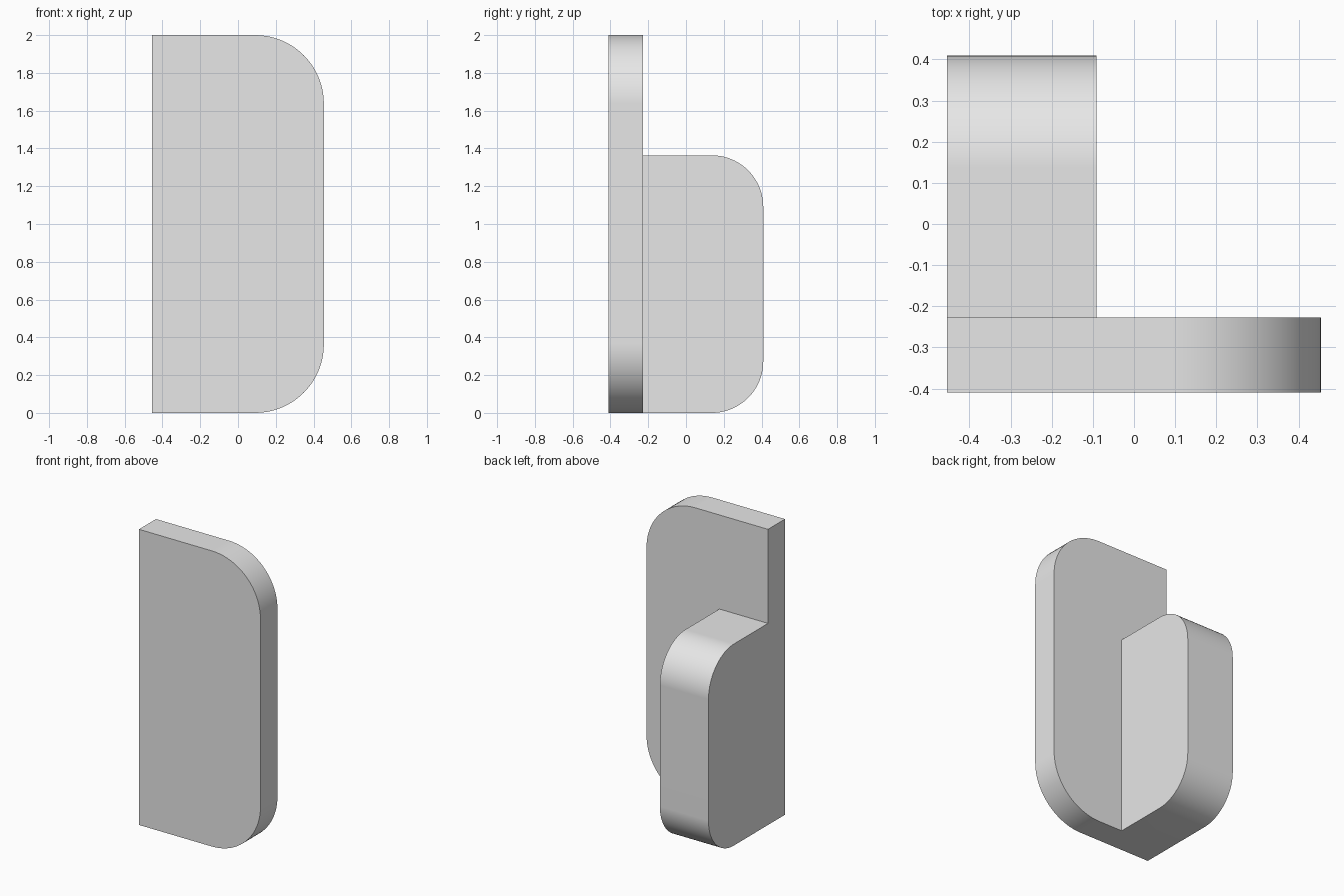
import bpy
import bmesh
from math import radians, sin, cos, pi
from mathutils import Vector

U = 1 / 11  # design module: the model is 10 x 9 x 22 modules
STEPS = 20

cube = bpy.data.objects.get("Cube")
if cube:
    bpy.data.objects.remove(cube, do_unlink=True)

grey = bpy.data.materials.new("light_grey")
grey.use_nodes = True
grey.diffuse_color = (0.8, 0.8, 0.8, 1)
grey.node_tree.nodes["Principled BSDF"].inputs["Base Color"].default_value = (0.8, 0.8, 0.8, 1)


def rounded_slab(name, length, height, radius, thickness, origin, along, across):
    """Extruded panel whose two far corners are rounded."""
    def arc(z, start):
        return [(length - radius + radius * cos(start + pi / 2 * i / STEPS),
                 z + radius * sin(start + pi / 2 * i / STEPS)) for i in range(STEPS + 1)]

    outline = [(0, 0)] + arc(radius, -pi / 2) + arc(height - radius, 0) + [(0, height)]
    bm = bmesh.new()
    face = bm.faces.new([bm.verts.new((origin + along * d) * U + Vector((0, 0, z * U)))
                         for d, z in outline])
    side = bmesh.ops.extrude_face_region(bm, geom=[face])
    moved = [g for g in side["geom"] if isinstance(g, bmesh.types.BMVert)]
    bmesh.ops.translate(bm, verts=moved, vec=across * thickness * U)
    bmesh.ops.recalc_face_normals(bm, faces=bm.faces)
    mesh = bpy.data.meshes.new(name)
    bm.to_mesh(mesh)
    bm.free()
    mesh.materials.append(grey)
    obj = bpy.data.objects.new(name, mesh)
    bpy.context.collection.objects.link(obj)
    return obj


X, Y = Vector((1, 0, 0)), Vector((0, 1, 0))
corner = Vector((-5, -4.5, 0))

# Tall front plate, and the shorter thick block behind it
body = rounded_slab("front_plate_with_rear_block", 10, 22, 4, 2, corner, X, Y)
block = rounded_slab("rear_block", 8, 15, 3, 4, corner + Y, Y, X)

# Join both into one solid
union = body.modifiers.new("join_block", "BOOLEAN")
union.operation = "UNION"
union.solver = "EXACT"
union.object = block
bpy.context.view_layer.update()
joined = bpy.data.meshes.new_from_object(
    body.evaluated_get(bpy.context.evaluated_depsgraph_get()))
body.modifiers.clear()
body.data = joined
bpy.data.objects.remove(block, do_unlink=True)

# Merge coplanar faces left by the join
bm = bmesh.new()
bm.from_mesh(joined)
bmesh.ops.remove_doubles(bm, verts=bm.verts, dist=0.0001)
bmesh.ops.dissolve_limit(bm, angle_limit=radians(0.5), verts=bm.verts, edges=bm.edges)
bm.to_mesh(joined)
bm.free()

# Smooth rounded corners with crisp flat faces
bpy.ops.object.select_all(action="DESELECT")
body.select_set(True)
bpy.context.view_layer.objects.active = body
bpy.ops.object.shade_smooth_by_angle(angle=radians(30))
weighted = body.modifiers.new("flat_sides", "WEIGHTED_NORMAL")
weighted.keep_sharp = True
